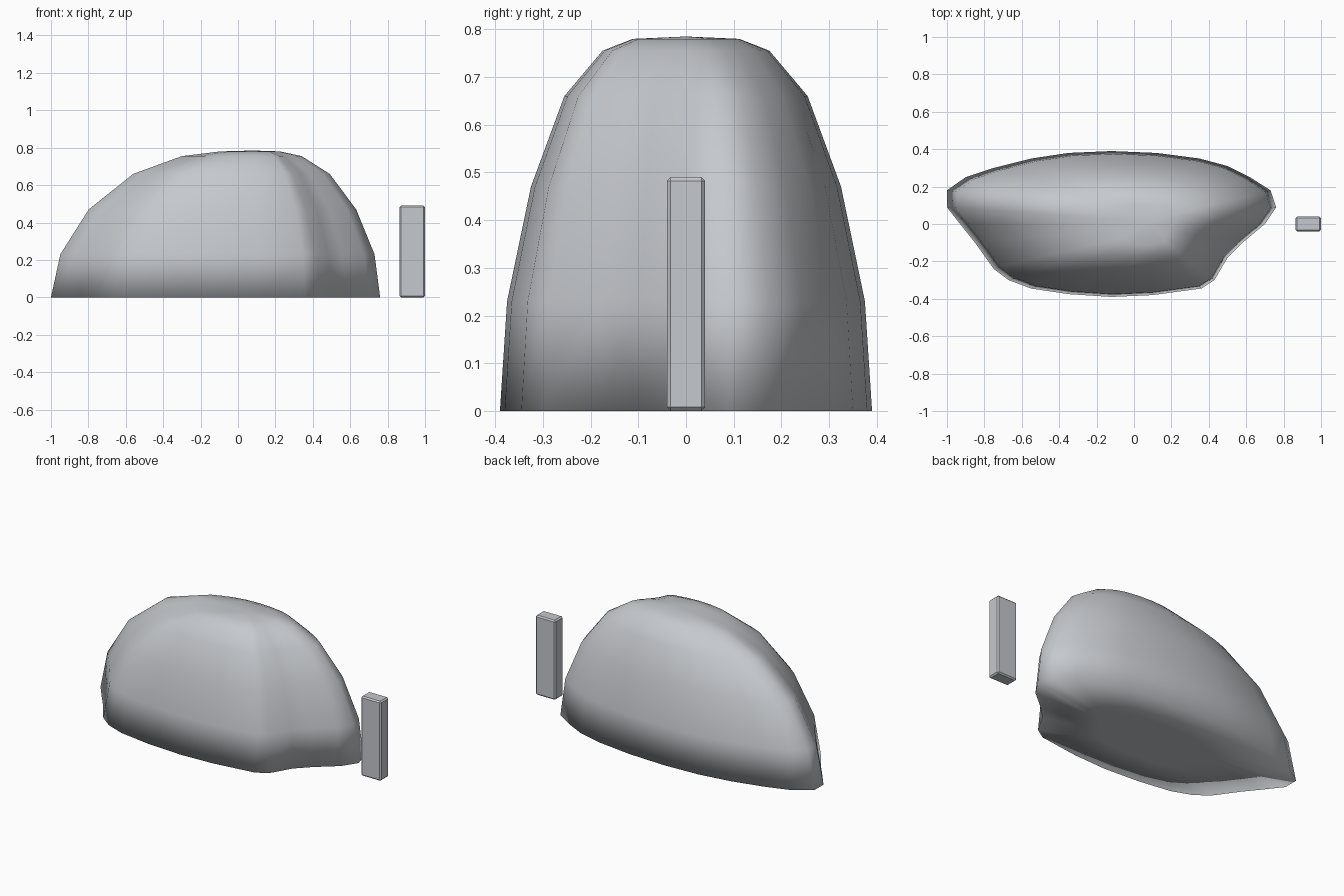
import bpy, bmesh

if "Cube" in bpy.data.objects:
    bpy.data.objects.remove(bpy.data.objects["Cube"])

stone = bpy.data.materials.new("pale_grey")
stone.diffuse_color = (0.56, 0.58, 0.61, 1)
stone.use_nodes = True
stone.node_tree.nodes["Principled BSDF"].inputs["Base Color"].default_value = stone.diffuse_color

# Boulder footprint, counter-clockwise
OUTLINE = [(.76, .09), (.73, .18), (.62, .25), (.50, .31), (.35, .35), (.12, .38),
           (-.12, .39), (-.35, .38), (-.55, .35), (-.75, .30), (-.90, .25), (-1, .18),
           (-1, .09), (-.93, 0), (-.85, -.10), (-.75, -.24), (-.67, -.30), (-.55, -.345),
           (-.35, -.375), (-.12, -.39), (.10, -.38), (.36, -.345), (.43, -.30),
           (.50, -.18), (.58, -.10), (.70, 0)]
# Rings: height, centre x, half width x, half width y
RINGS = [(0, -.12, .40, .18), (0, -.12, .88, .39), (.23, -.11, .84, .375),
         (.47, -.083, .715, .325), (.66, -.035, .525, .255),
         (.755, .02, .32, .175), (.78, .065, .16, .112)]


def finish(bm, name):
    bmesh.ops.recalc_face_normals(bm, faces=bm.faces[:])
    mesh = bpy.data.meshes.new(name)
    bm.to_mesh(mesh)
    bm.free()
    mesh.materials.append(stone)
    obj = bpy.data.objects.new(name, mesh)
    bpy.context.collection.objects.link(obj)
    return obj


# Boulder: shrinking copies of the footprint, closed below and above
bm = bmesh.new()
loops = []
for z, cx, hx, hy in RINGS:
    loops.append([bm.verts.new((cx + (x + .12) / .88 * hx, y / .39 * hy, z))
                  for x, y in OUTLINE])
n = len(OUTLINE)
for low, high in zip(loops, loops[1:]):
    for i in range(n):
        j = (i + 1) % n
        bm.faces.new((low[i], low[j], high[j], high[i]))
for loop, tip in ((loops[0], (-.12, 0, 0)), (loops[-1], (.08, 0, .785))):
    centre = bm.verts.new(tip)
    for i in range(n):
        bm.faces.new((loop[i], loop[(i + 1) % n], centre))
for f in bm.faces:
    f.smooth = True
finish(bm, "boulder")

# Upright post beside the boulder, with narrow chamfers
bm = bmesh.new()
bmesh.ops.create_cube(bm, size=1)
for v in bm.verts:
    v.co.x = .932 + v.co.x * .135
    v.co.y *= .08
    v.co.z = .245 + v.co.z * .49
bmesh.ops.bevel(bm, geom=bm.edges[:], offset=.008, segments=1, affect='EDGES')
finish(bm, "post")
